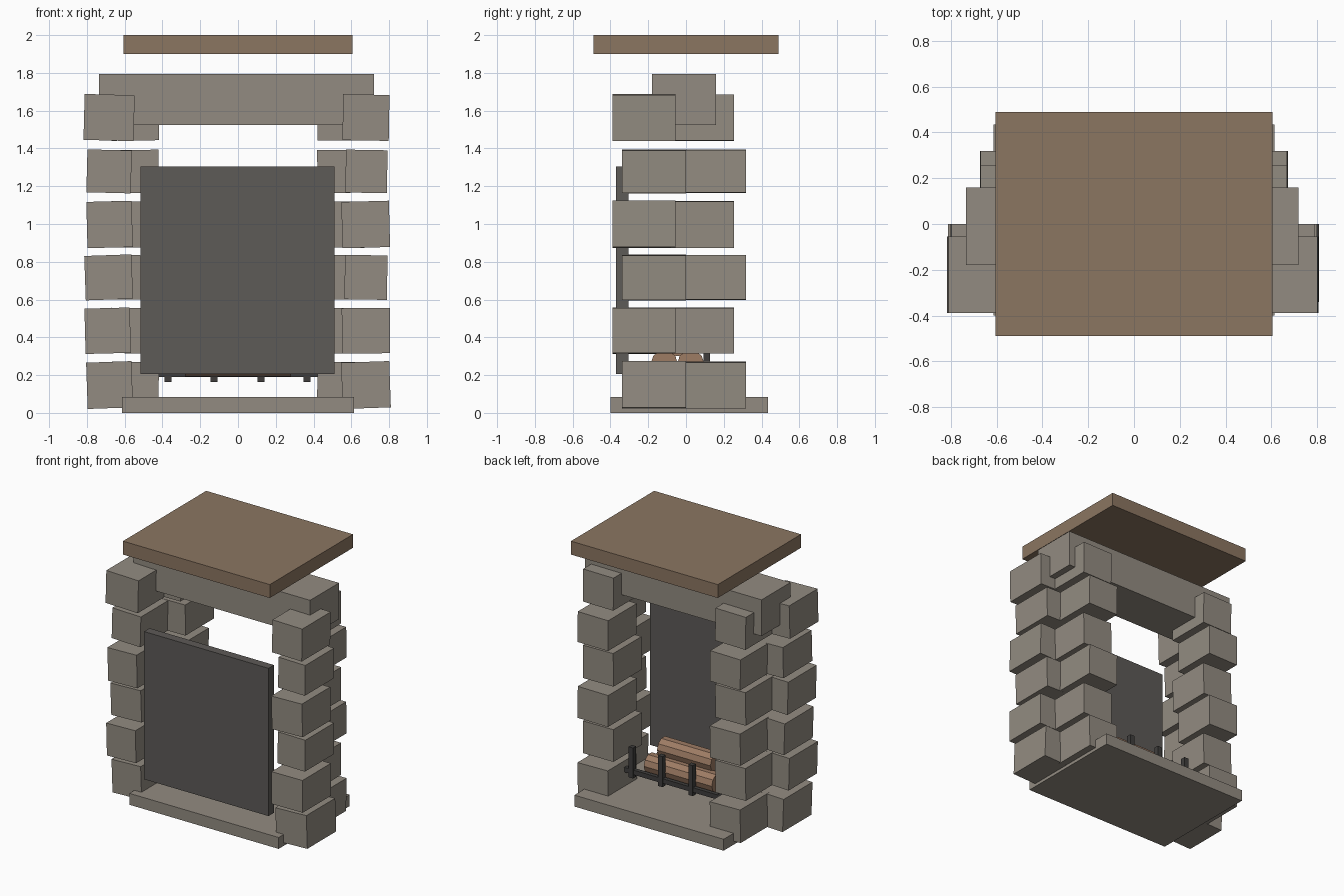
import bpy, bmesh
from math import radians
from mathutils import Matrix, Vector

default_cube = bpy.data.objects.get("Cube")
if default_cube:
    bpy.data.objects.remove(default_cube, do_unlink=True)


def make_material(name, colour):
    mat = bpy.data.materials.new(name)
    mat.use_nodes = True
    mat.diffuse_color = (*colour, 1)
    mat.node_tree.nodes["Principled BSDF"].inputs["Base Color"].default_value = (*colour, 1)
    return mat


stone = make_material("warm_grey_stone", (0.29, 0.26, 0.22))
wood = make_material("mantel_wood", (0.26, 0.18, 0.12))
soot = make_material("dark_slate", (0.11, 0.103, 0.096))
iron = make_material("black_iron", (0.05, 0.048, 0.046))
bark = make_material("log_wood", (0.34, 0.2, 0.127))


def add_object(name, bm, mat):
    mesh = bpy.data.meshes.new(name)
    bm.to_mesh(mesh)
    bm.free()
    mesh.materials.append(mat)
    obj = bpy.data.objects.new(name, mesh)
    bpy.context.collection.objects.link(obj)
    return obj


def add_block(name, mat, xs, ys, zs, tilt=0):
    """Box between the given limits, tilted in degrees about its depth axis."""
    spans = (xs, ys, zs)
    centre = Vector([sum(s) / 2 for s in spans])
    size = Vector([s[1] - s[0] for s in spans])
    bm = bmesh.new()
    bmesh.ops.create_cube(bm, size=1)
    bmesh.ops.transform(bm, verts=bm.verts, matrix=Matrix.Translation(centre)
                        @ Matrix.Rotation(radians(tilt), 4, "Y")
                        @ Matrix.Diagonal(size).to_4x4())
    return add_object(name, bm, mat)


def add_log(name, half_length, y, z, radius=0.072):
    bm = bmesh.new()
    bmesh.ops.create_cone(bm, cap_ends=True, segments=10, radius1=radius,
                          radius2=radius, depth=2 * half_length)
    bmesh.ops.transform(bm, verts=bm.verts, matrix=Matrix.Translation((0, y, z))
                        @ Matrix.Rotation(radians(90), 4, "Y"))
    return add_object(name, bm, bark)


# Hearth, lintel, mantel shelf and fire screen
add_block("hearth_slab", stone, (-0.615, 0.615), (-0.4, 0.435), (0, 0.085))
add_block("lintel", stone, (-0.735, 0.72), (-0.18, 0.16), (1.525, 1.795))
add_block("mantel_shelf", wood, (-0.605, 0.605), (-0.49, 0.49), (1.9, 2))
add_block("fire_screen", soot, (-0.515, 0.51), (-0.37, -0.305), (0.205, 1.305))

# Stone pillars: inner edge, outer edge and tilt of each front stone, bottom up
courses = [(0.025, 0.27), (0.315, 0.555), (0.6, 0.835),
           (0.875, 1.12), (1.165, 1.392), (1.442, 1.685)]
right_stones = [(-0.56, -0.8, -2), (-0.57, -0.81, -1.5), (-0.56, -0.81, -2),
                (-0.56, -0.8, -1.5), (-0.565, -0.8, 1.5), (-0.55, -0.815, 1.5)]
left_stones = [(0.55, 0.805, -2), (0.55, 0.805, -0.5), (0.565, 0.79, 1),
               (0.55, 0.802, -1.5), (0.57, 0.79, 1), (0.555, 0.8, 1)]

for side, sign, stones in (("right", -1, right_stones), ("left", 1, left_stones)):
    for row, (inner, outer, tilt) in enumerate(stones):
        odd = row % 2
        front_y = (-0.39, -0.055) if odd else (-0.34, 0)
        back_y = (-0.08, 0.255) if odd else (-0.02, 0.318)
        zs = courses[row]
        add_block(f"{side}_front_stone_{row}", stone, sorted((inner, outer)),
                  front_y, zs, tilt)
        add_block(f"{side}_back_stone_{row}", stone,
                  sorted((sign * 0.42, sign * 0.67)), back_y, zs, -tilt / 2)

# Iron grate: one rail with four uprights
add_block("grate_rail", iron, (-0.425, 0.425), (0.095, 0.125), (0.19, 0.225))
for i, x in enumerate((-0.37, -0.127, 0.122, 0.365)):
    add_block(f"grate_post_{i}", iron, (x - 0.018, x + 0.018), (0.092, 0.128), (0.163, 0.39))

# Stacked logs
add_log("back_log", 0.28, 0.025, 0.26)
add_log("front_log", 0.28, -0.115, 0.26)
add_log("top_log", 0.22, -0.045, 0.37)
